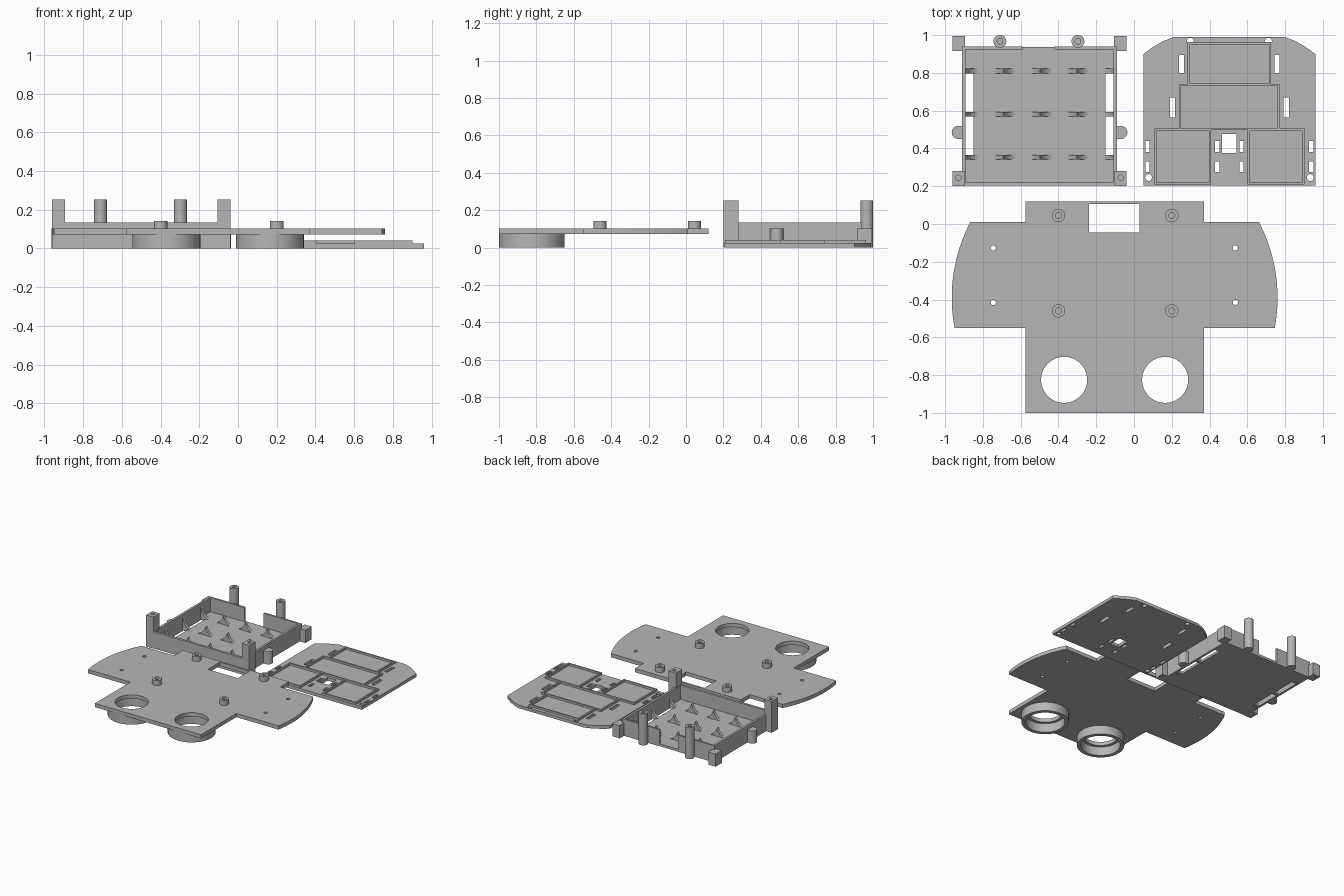
import bpy, bmesh, math
from mathutils import Matrix

if "Cube" in bpy.data.objects:
    bpy.data.objects.remove(bpy.data.objects["Cube"])

grey = bpy.data.materials.new("matte_grey")
grey.diffuse_color = (0.47, 0.47, 0.47, 1)
grey.use_nodes = True
grey.node_tree.nodes["Principled BSDF"].inputs["Base Color"].default_value = grey.diffuse_color


def rect(x0, x1, y0, y1):
    return [(x0, y0), (x1, y0), (x1, y1), (x0, y1)]


def circle(x, y, r, n=40):
    return [(x + r * math.cos(2 * math.pi * i / n),
             y + r * math.sin(2 * math.pi * i / n)) for i in range(n)]


def prism(name, loops, z0, z1, upright=None):
    """Extrude closed loops (inner loops are holes); upright = y of an XZ profile."""
    cu = bpy.data.curves.new(name, 'CURVE')
    cu.dimensions = '2D'
    cu.fill_mode = 'BOTH'
    cu.extrude = (z1 - z0) / 2
    for pts in loops:
        sp = cu.splines.new('POLY')
        sp.points.add(len(pts) - 1)
        for p, (x, y) in zip(sp.points, pts):
            p.co = (x, y, 0, 1)
        sp.use_cyclic_u = True
    tmp = bpy.data.objects.new(name + "_curve", cu)
    bpy.context.collection.objects.link(tmp)
    bpy.context.view_layer.update()
    dg = bpy.context.evaluated_depsgraph_get()
    me = bpy.data.meshes.new_from_object(tmp.evaluated_get(dg))
    bpy.data.objects.remove(tmp)
    bm = bmesh.new()
    bm.from_mesh(me)
    bmesh.ops.remove_doubles(bm, verts=bm.verts, dist=1e-5)
    if upright is None:
        m = Matrix.Translation((0, 0, (z0 + z1) / 2))
    else:
        m = Matrix.Translation((0, upright, 0)) @ Matrix.Rotation(math.pi / 2, 4, 'X')
    bm.transform(m)
    bmesh.ops.recalc_face_normals(bm, faces=bm.faces)
    bm.to_mesh(me)
    bm.free()
    me.name = name
    me.materials.clear()
    me.materials.append(grey)
    me.shade_smooth()
    me.set_sharp_from_angle(angle=math.radians(30))
    ob = bpy.data.objects.new(name, me)
    bpy.context.collection.objects.link(ob)
    return ob


def post(name, outline, hx, hy, hr, z0, z1, depth):
    """Post with a blind screw hole in its top."""
    prism(name + "_lower", [outline], z0, z1 - depth)
    prism(name + "_upper", [outline, circle(hx, hy, hr, 20)], z1 - depth, z1)


# ---- chassis plate with rounded wings ----
CX, WR, WY = -0.1025, 0.8625, -0.39
a0, a1 = math.asin(-0.16 / WR), math.asin(0.40 / WR)
wing = [(WR * math.cos(a0 + (a1 - a0) * i / 16),
         WY + WR * math.sin(a0 + (a1 - a0) * i / 16)) for i in range(17)]
half = [(0.4725, -1.0), (0.4725, -0.55)] + wing + [(0.4725, 0.01), (0.4725, 0.12)]
outline = [(CX + x, y) for x, y in half] + [(CX - x, y) for x, y in reversed(half)]
sensors = [(-0.37, -0.825), (0.165, -0.825)]
holes = [circle(x, y, 0.122, 48) for x, y in sensors]
holes += [circle(x, y, 0.014, 16) for x in (-0.745, 0.537) for y in (-0.127, -0.415)]
prism("chassis_plate", [outline, rect(-0.237, 0.03, -0.045, 0.105)] + holes, 0.072, 0.102)

# round sockets below the plate
for x, y in sensors:
    prism("round_socket", [circle(x, y, 0.175, 48), circle(x, y, 0.145, 48)], 0, 0.073)

# standoffs on the plate
for x in (-0.40, 0.20):
    for y in (0.045, -0.46):
        post("standoff", circle(x, y, 0.035), x, y, 0.016, 0.10, 0.142, 0.035)

# ---- battery box ----
BX = -0.5
prism("box_floor", [[(-0.905, 0.205), (-0.095, 0.205), (-0.095, 0.35), (-0.15, 0.35),
                     (-0.15, 0.815), (-0.095, 0.815), (-0.095, 0.938), (-0.905, 0.938),
                     (-0.905, 0.815), (-0.85, 0.815), (-0.85, 0.35), (-0.905, 0.35)]], 0, 0.02)
# wall with a gap at the rear
prism("box_wall", [[(-0.59, 0.94), (-0.91, 0.94), (-0.91, 0.203), (-0.09, 0.203),
                    (-0.09, 0.94), (-0.42, 0.94), (-0.42, 0.925), (-0.108, 0.925),
                    (-0.108, 0.222), (-0.892, 0.222), (-0.892, 0.925), (-0.59, 0.925)]], 0, 0.134)

# scalloped cell cradles
R, H, PITCH = 0.10, 0.112, 0.194
profile = [(-0.895, 0.005), (-0.895, H)]
for c in range(4):
    cx = -0.497 + (c - 1.5) * PITCH
    lim = math.asin(PITCH / 2 / R)
    for i in range(17):
        a = -lim + 2 * lim * i / 16
        z = max(0.018, H - R * math.cos(a))
        profile.append((cx + R * math.sin(a), z))
profile += [(-0.105, H), (-0.105, 0.005)]
for y in (0.354, 0.582, 0.81):
    prism("cell_cradle", [profile], -0.012, 0.012, upright=y)

# front corner posts, rear corner blocks and side tabs
for s in (-1, 1):
    xs = sorted((BX + s * 0.395, BX + s * 0.46))
    post("front_corner_post", rect(xs[0], xs[1], 0.20, 0.28), BX + s * 0.43, 0.245, 0.014,
         0, 0.253, 0.08)
    prism("rear_corner_block", [rect(xs[0], xs[1], 0.915, 0.995)], 0, 0.102)
    tab = [(BX + s * 0.405, 0.45), (BX + s * 0.43, 0.45)]
    tab += [(BX + s * (0.43 + 0.035 * math.cos(a)), 0.485 + 0.035 * math.sin(a))
            for a in [math.pi * (i / 12 - 0.5) for i in range(1, 12)]]
    tab += [(BX + s * 0.43, 0.52), (BX + s * 0.405, 0.52)]
    prism("side_tab", [tab], 0.0, 0.102)

# rear round posts
for x in (-0.71, -0.297):
    post("rear_post", circle(x, 0.967, 0.034), x, 0.967, 0.015, 0, 0.253, 0.08)

# ---- cover plate with slots ----
PX = 0.505
side = [(0.455, 0.205), (0.455, 0.90), (0.40, 0.94), (0.35, 0.968), (0.295, 0.99)]
cover = [(PX + x, y) for x, y in side] + [(PX - x, y) for x, y in reversed(side)]
cuts = [rect(0.465, 0.543, 0.375, 0.476)]
for s in (-1, 1):
    for d, w, y0, y1 in ((0.253, 0.013, 0.80, 0.895), (0.301, 0.014, 0.565, 0.67),
                         (0.064, 0.011, 0.38, 0.44), (0.064, 0.011, 0.275, 0.33),
                         (0.433, 0.011, 0.38, 0.44), (0.433, 0.011, 0.275, 0.33)):
        cuts.append(rect(PX + s * d - w, PX + s * d + w, y0, y1))
    cuts.append(circle(PX + s * 0.207, 0.968, 0.018, 20))
    cuts.append(circle(PX + s * 0.428, 0.246, 0.018, 20))
prism("cover_plate", [cover] + cuts, 0, 0.025)

# raised rims around the cover pockets
for x0, x1, y0, y1 in ((0.108, 0.408, 0.208, 0.505), (0.602, 0.902, 0.208, 0.505),
                       (0.238, 0.772, 0.497, 0.742), (0.284, 0.726, 0.732, 0.963)):
    t = 0.012
    prism("pocket_rim", [rect(x0, x1, y0, y1), rect(x0 + t, x1 - t, y0 + t, y1 - t)], 0.02, 0.041)
